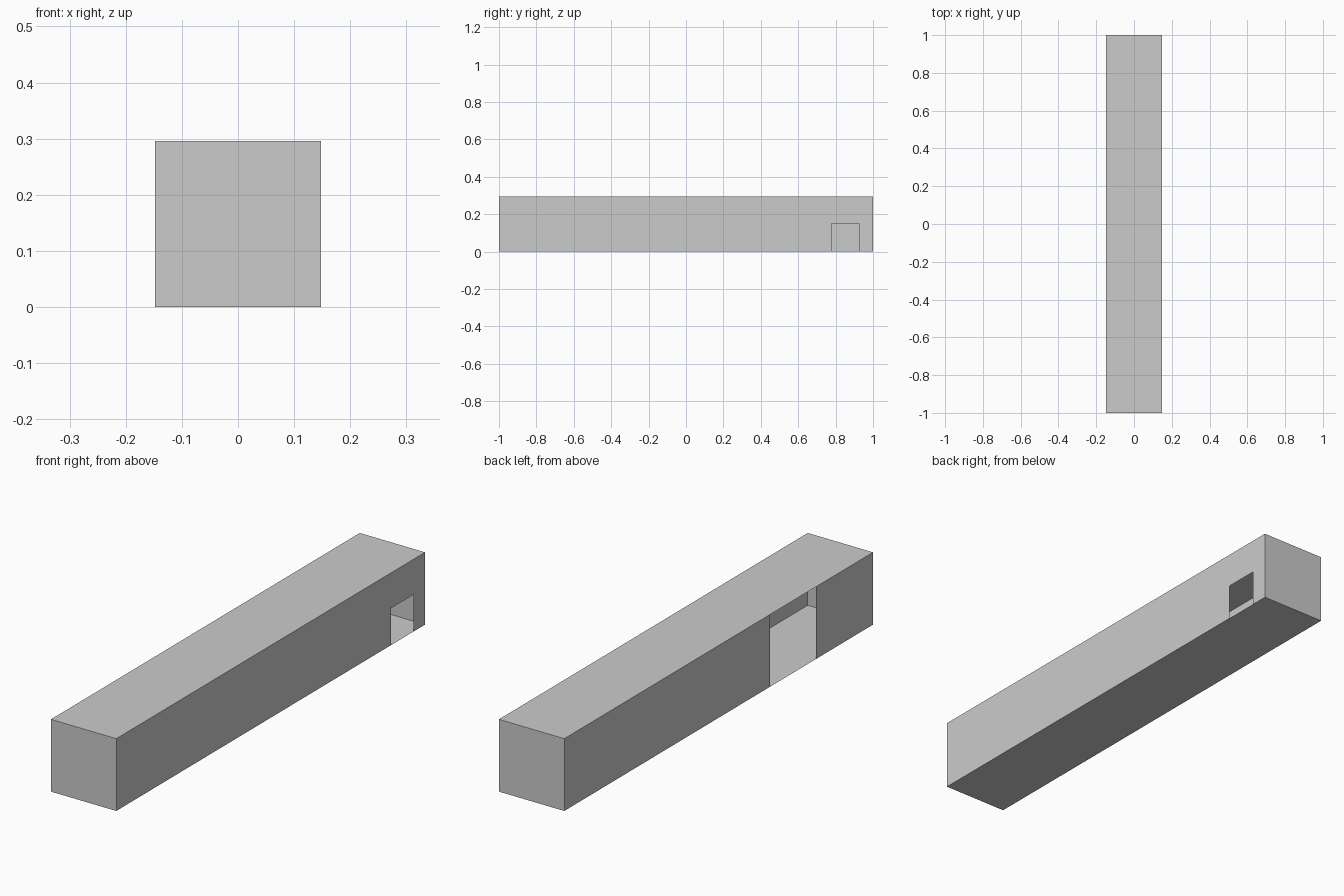
import bpy

if "Cube" in bpy.data.objects:
    bpy.data.objects.remove(bpy.data.objects["Cube"])

U = 2 / 27                      # module: corridor is 4 x 27 x 4 modules
W, L, H = 2 * U, 1.0, 4 * U     # half width, half length, height


def sheet(name, quads):
    """Thin-surface part made from a few quads with shared corners merged."""
    verts, faces = [], []
    for quad in quads:
        for p in quad:
            if p not in verts:
                verts.append(p)
        faces.append([verts.index(p) for p in quad])
    mesh = bpy.data.meshes.new(name)
    mesh.from_pydata(verts, [], faces)
    ob = bpy.data.objects.new(name, mesh)
    bpy.context.collection.objects.link(ob)
    return ob


def level(z, up):
    q = [(-W, -L, z), (W, -L, z), (W, L, z), (-W, L, z)]
    return q if up else q[::-1]


def end(y):
    q = [(-W, y, 0), (W, y, 0), (W, y, H), (-W, y, H)]
    return q if y < 0 else q[::-1]


def side(x, y0, y1, z0, z1):
    q = [(x, y0, z0), (x, y1, z0), (x, y1, z1), (x, y0, z1)]
    return q if x > 0 else q[::-1]


# Floor, ceiling and closed ends
sheet("floor", [level(0, False)])
sheet("ceiling", [level(H, True)])
sheet("front_end_wall", [end(-L)])
sheet("back_end_wall", [end(L)])

# Right wall with a small doorway near the back
d0, d1, dz = L - 3 * U, L - U, 0.151
sheet("right_wall", [side(W, -L, d0, 0, dz), side(W, d1, L, 0, dz),
                     side(W, -L, d0, dz, H), side(W, d0, d1, dz, H),
                     side(W, d1, L, dz, H)])

# Left wall split by a full-height opening
sheet("left_wall", [side(-W, -L, -L + 5 * U, 0, H),
                    side(-W, -L + 9 * U, L, 0, H)])
